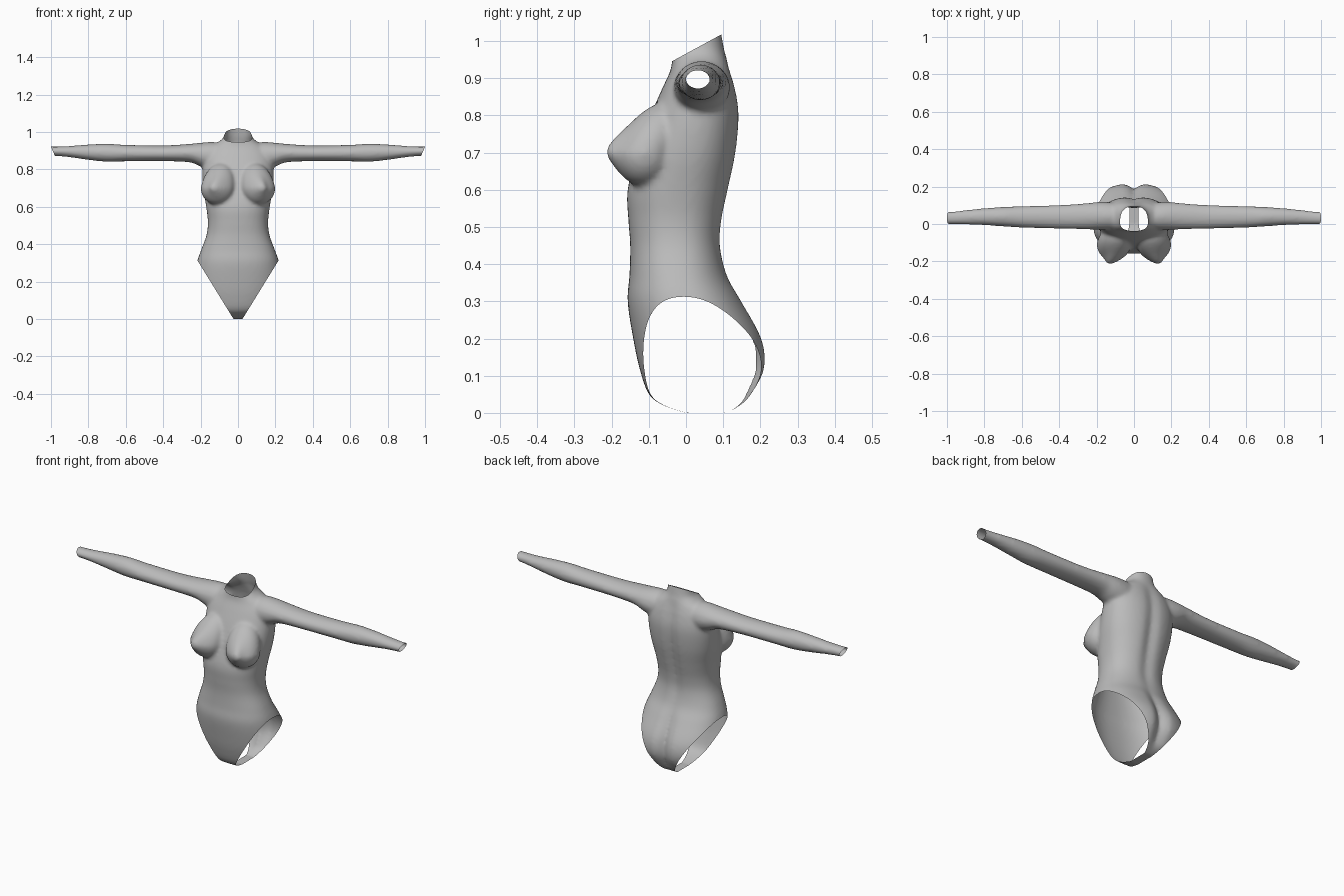
import bpy
import bmesh
from math import cos, sin, pi, exp
from mathutils import Vector

old = bpy.data.objects.get("Cube")
if old:
    bpy.data.objects.remove(old, do_unlink=True)

VOXEL = 0.009
STEPS = 5
SIDES = 64

# Torso sections: height, half width, front y, back y, depth of the rear groove
TORSO = [
    (0.00, 0.10, 0.00, 0.11, 0.00),
    (0.02, 0.15, -0.06, 0.15, 0.01),
    (0.05, 0.18, -0.10, 0.18, 0.02),
    (0.12, 0.22, -0.125, 0.215, 0.03),
    (0.20, 0.235, -0.142, 0.207, 0.03),
    (0.30, 0.22, -0.157, 0.152, 0.015),
    (0.37, 0.197, -0.152, 0.112, 0.005),
    (0.45, 0.168, -0.15, 0.095, 0.01),
    (0.52, 0.161, -0.155, 0.10, 0.012),
    (0.60, 0.17, -0.157, 0.117, 0.015),
    (0.70, 0.186, -0.13, 0.137, 0.015),
    (0.80, 0.19, -0.095, 0.145, 0.012),
    (0.87, 0.18, -0.065, 0.135, 0.01),
    (0.92, 0.145, -0.042, 0.12, 0.005),
    (0.95, 0.10, -0.037, 0.11, 0.00),
    (0.98, 0.074, -0.035, 0.102, 0.00),
    (1.06, 0.066, -0.03, 0.088, 0.00),
]

# Arm sections: x, centre y, centre z, half depth, half height
ARM = [
    (0.06, 0.04, 0.87, 0.07, 0.07),
    (0.14, 0.042, 0.872, 0.075, 0.074),
    (0.20, 0.043, 0.879, 0.074, 0.063),
    (0.26, 0.041, 0.887, 0.069, 0.049),
    (0.40, 0.038, 0.886, 0.063, 0.042),
    (0.60, 0.038, 0.887, 0.057, 0.044),
    (0.70, 0.039, 0.889, 0.052, 0.048),
    (0.80, 0.039, 0.892, 0.045, 0.041),
    (0.90, 0.036, 0.895, 0.038, 0.030),
    (0.98, 0.032, 0.897, 0.033, 0.025),
    (1.05, 0.032, 0.898, 0.033, 0.027),
]


def smooth_rows(rows):
    """Fill in between sections with a Catmull-Rom spline."""
    out = []
    last = len(rows) - 1
    for i in range(last):
        p0, p1, p2, p3 = (rows[min(max(i + k, 0), last)] for k in (-1, 0, 1, 2))
        for s in range(STEPS):
            t = s / STEPS
            out.append([
                b + 0.5 * t * (c - a + t * (2 * a - 5 * b + 4 * c - d + t * (3 * (b - c) + d - a)))
                for a, b, c, d in zip(p0, p1, p2, p3)])
    out.append(list(rows[last]))
    return out


def power(value, exponent):
    return abs(value) ** exponent * (1 if value > 0 else -1)


def torso_ring(row):
    z, half, front, back, groove = row
    ring = []
    for i in range(SIDES):
        angle = 2 * pi * i / SIDES
        x = half * power(cos(angle), 0.87)
        y = (front + back) / 2 + (back - front) / 2 * power(sin(angle), 0.87)
        if sin(angle) > 0:
            y -= groove * exp(-(x / 0.03) ** 2)
        ring.append(Vector((x, y, z)))
    return ring


def arm_ring(row, side):
    x, y, z, depth, height = row
    angles = [2 * pi * i / SIDES for i in range(SIDES)]
    return [Vector((side * x, y + depth * cos(a), z + side * height * sin(a))) for a in angles]


def loft(bm, rings):
    """Skin a list of rings and close both ends."""
    loops = [[bm.verts.new(p) for p in ring] for ring in rings]
    for low, high in zip(loops, loops[1:]):
        for i in range(SIDES):
            j = (i + 1) % SIDES
            bm.faces.new((low[i], low[j], high[j], high[i]))
    bm.faces.new(loops[0][::-1])
    bm.faces.new(loops[-1])


def bust(bm, side):
    """Teardrop: a sphere drawn upward and back, with a soft point in front."""
    made = bmesh.ops.create_uvsphere(bm, u_segments=48, v_segments=32, radius=1)
    for v in made["verts"]:
        x, y, z = v.co
        point = max(0, -y) ** 10
        up = max(0, z)
        v.co = Vector((
            side * (0.109 + 0.09 * x + 0.022 * point - 0.02 * up),
            -0.112 + 0.083 * y - 0.021 * point + 0.055 * up,
            0.70 + (0.135 if z > 0 else 0.09) * z + 0.006 * point))


# Closed volumes of the body
bm = bmesh.new()
loft(bm, [torso_ring(r) for r in smooth_rows(TORSO)])
for side in (-1, 1):
    loft(bm, [arm_ring(r, side) for r in smooth_rows(ARM)])
    bust(bm, side)
bmesh.ops.recalc_face_normals(bm, faces=bm.faces[:])
mesh = bpy.data.meshes.new("body_garment")
bm.to_mesh(mesh)
bm.free()
body = bpy.data.objects.new("body_garment", mesh)
bpy.context.scene.collection.objects.link(body)

# Fuse the volumes into one soft skin
fuse = body.modifiers.new("fuse", 'REMESH')
fuse.mode = 'VOXEL'
fuse.voxel_size = VOXEL
soften = body.modifiers.new("soften", 'SMOOTH')
soften.factor = 0.5
soften.iterations = 7
graph = bpy.context.evaluated_depsgraph_get()
skin = bpy.data.meshes.new_from_object(body.evaluated_get(graph))
body.modifiers.clear()
body.data = skin
skin.name = "body_garment"


def open_end(bm, point, normal, region):
    """Slice along a plane and remove the skin beyond it inside a region."""
    point, normal = Vector(point), Vector(normal).normalized()
    geom = bm.verts[:] + bm.edges[:] + bm.faces[:]
    bmesh.ops.bisect_plane(bm, geom=geom, plane_co=point, plane_no=normal, dist=1e-5)
    gone = []
    for f in bm.faces:
        c = f.calc_center_median()
        if region(c) and (c - point).dot(normal) > 0:
            gone.append(f)
    bmesh.ops.delete(bm, geom=gone, context='FACES')


# Openings at the neck, wrists and legs
bm = bmesh.new()
bm.from_mesh(skin)
open_end(bm, (0, -0.035, 0.947), (0, -0.068, 0.125), lambda c: abs(c.x) < 0.1 and c.z > 0.9)
for side in (-1, 1):
    open_end(bm, (side, 0, 0.92), (side * 0.045, 0, -0.02), lambda c: c.x * side > 0.9)
    open_end(bm, (side * 0.03, 0, 0.01), (side * 0.30, 0, -0.185),
             lambda c: c.x * side > 0 and c.z < 0.4)
bm.to_mesh(skin)
bm.free()

# Plain grey cloth
grey = bpy.data.materials.new("plain_grey")
grey.use_nodes = True
colour = (0.5, 0.5, 0.5, 1)
grey.diffuse_color = colour
shader = next(n for n in grey.node_tree.nodes if n.type == 'BSDF_PRINCIPLED')
shader.inputs["Base Color"].default_value = colour
skin.materials.clear()
skin.materials.append(grey)
for poly in skin.polygons:
    poly.use_smooth = True
    poly.material_index = 0
